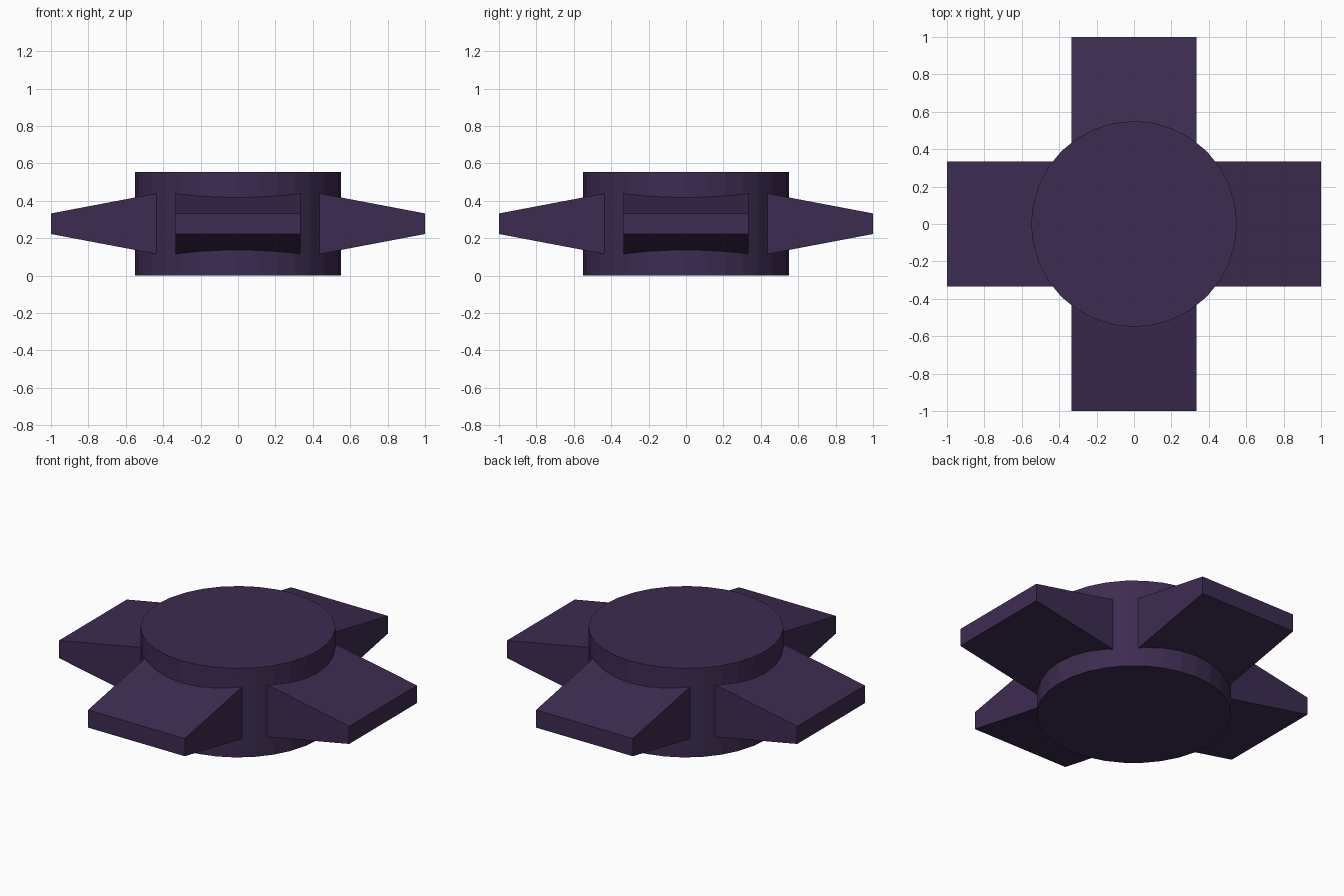
import bpy, bmesh
from math import pi
from mathutils import Matrix

if "Cube" in bpy.data.objects:
    bpy.data.objects.remove(bpy.data.objects["Cube"])

R, H, HALF_W = 0.55, 0.555, 1 / 3
MID = H / 2

purple = bpy.data.materials.new("dark_purple")
purple.diffuse_color = (0.046, 0.025, 0.082, 1)
purple.use_nodes = True
purple.node_tree.nodes["Principled BSDF"].inputs["Base Color"].default_value = purple.diffuse_color

# round hub
bpy.ops.mesh.primitive_cylinder_add(vertices=32, radius=R, depth=H, location=(0, 0, MID))
hub = bpy.context.object
hub.name = "hub"
hub.data.materials.append(purple)


def blade(name, angle):
    """Wedge that thins from the hub towards its tip, turned about z."""
    bm = bmesh.new()
    profile = [(0.43, -0.163), (1, -0.055), (1, 0.055), (0.43, 0.163)]
    face = bm.faces.new([bm.verts.new((x, -HALF_W, MID + z)) for x, z in profile])
    ext = bmesh.ops.extrude_face_region(bm, geom=[face])
    verts = [g for g in ext["geom"] if isinstance(g, bmesh.types.BMVert)]
    bmesh.ops.translate(bm, verts=verts, vec=(0, 2 * HALF_W, 0))
    bmesh.ops.recalc_face_normals(bm, faces=bm.faces)
    bm.transform(Matrix.Rotation(angle, 4, "Z"))
    mesh = bpy.data.meshes.new(name)
    bm.to_mesh(mesh)
    bm.free()
    mesh.materials.append(purple)
    bpy.context.collection.objects.link(bpy.data.objects.new(name, mesh))


# four tapered blades
for i, side in enumerate(("right", "back", "left", "front")):
    blade(side + "_blade", i * pi / 2)
